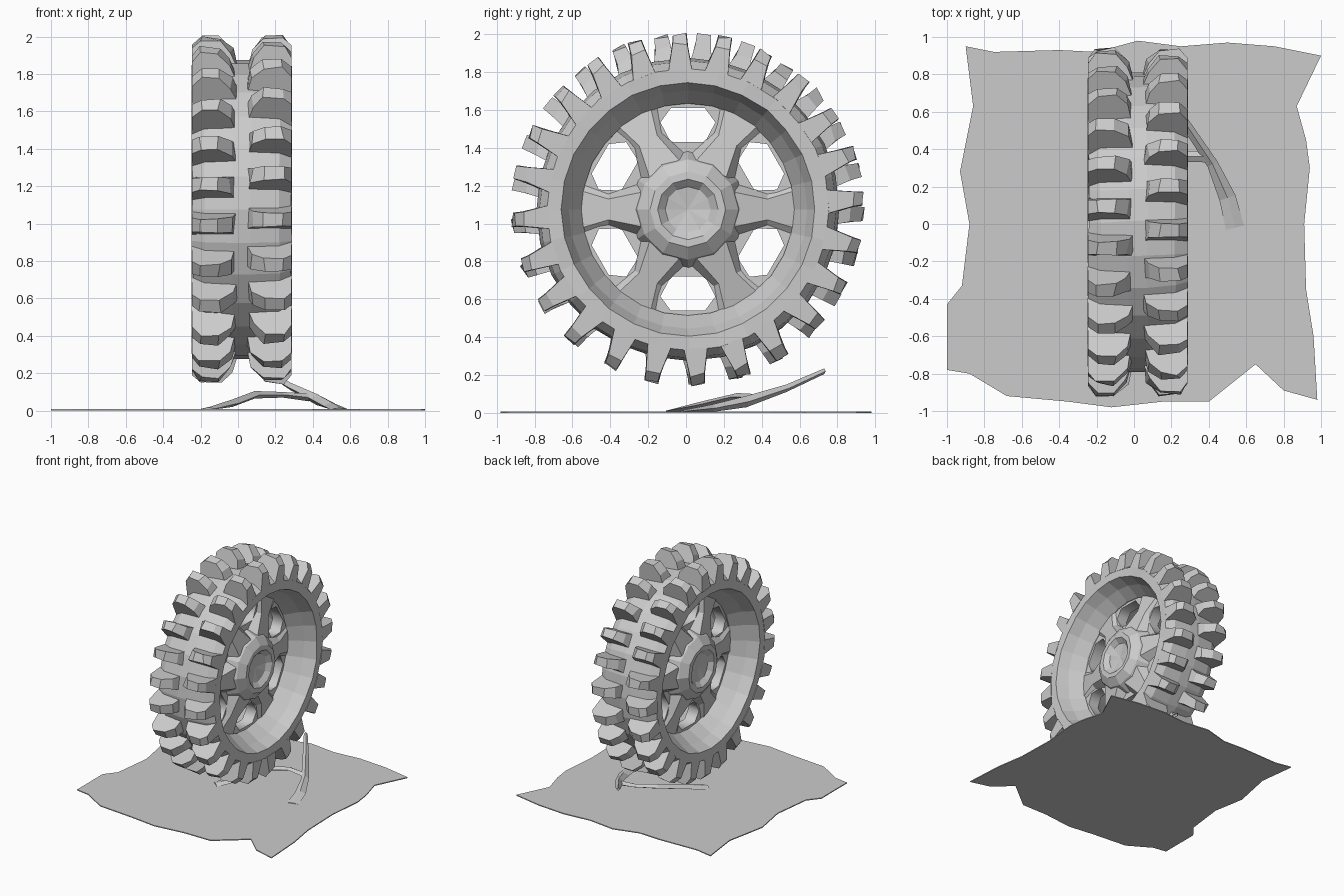
import bpy, bmesh, math, random
from mathutils import Vector

if "Cube" in bpy.data.objects:
    bpy.data.objects.remove(bpy.data.objects["Cube"])

random.seed(4)
HUB = Vector((0.02, 0.01, 1.075))


def finish(name, bm, loc=(0, 0, 0)):
    bmesh.ops.recalc_face_normals(bm, faces=bm.faces)
    mesh = bpy.data.meshes.new(name)
    bm.to_mesh(mesh)
    bm.free()
    ob = bpy.data.objects.new(name, mesh)
    ob.location = loc
    bpy.context.collection.objects.link(ob)
    return ob


def jitter(amount):
    return random.uniform(-amount, amount)


def revolve(name, profile, sides, noise=0.0):
    """Turn a closed (x, radius) profile around the wheel axis."""
    bm = bmesh.new()
    rings = []
    for i in range(sides):
        a = 2 * math.pi * i / sides
        rings.append([bm.verts.new((x + jitter(noise) * 0.5, r * math.cos(a + jitter(noise)),
                                    r * math.sin(a))) for x, r in profile])
    n = len(profile)
    for i in range(sides):
        p, q = rings[i], rings[(i + 1) % sides]
        for j in range(n):
            k = (j + 1) % n
            bm.faces.new((p[j], p[k], q[k], q[j]))
    bmesh.ops.remove_doubles(bm, verts=bm.verts, dist=0.0005)
    return finish(name, bm, HUB)


# Tyre and dished rim
half = [(0.06, 0.56), (0.17, 0.63), (0.265, 0.67), (0.265, 0.745), (0.20, 0.785), (0.05, 0.80)]
revolve("tyre_and_rim", half + [(-x, r) for x, r in reversed(half)], 28, 0.01)

# Hub with a recessed cap on each side
cap = [(0.14, 0.0005), (0.155, 0.12), (0.19, 0.16), (0.19, 0.20), (0.14, 0.265), (0.04, 0.31)]
revolve("hub", cap + [(-x, r) for x, r in reversed(cap)], 12, 0.01)

# Wheel disc with six windows
curve = bpy.data.curves.new("wheel_disc", "CURVE")
curve.dimensions = "2D"
curve.fill_mode = "BOTH"
curve.extrude = 0.05


def outline(points):
    s = curve.splines.new("POLY")
    s.points.add(len(points) - 1)
    for p, (u, v) in zip(s.points, points):
        p.co = (u, v, 0, 1)
    s.use_cyclic_u = True


outline([(0.59 * math.cos(2 * math.pi * i / 28), 0.59 * math.sin(2 * math.pi * i / 28)) for i in range(28)])
window = [(0.535, 0.09), (0.46, 0.145), (0.355, 0.09)]
window += [(r, -w) for r, w in reversed(window)]
for k in range(6):
    a = math.radians(30 + 60 * k)
    c, s = math.cos(a), math.sin(a)
    outline([(r * c - w * s, r * s + w * c) for r, w in window])
disc = bpy.data.objects.new("wheel_disc", curve)
bpy.context.collection.objects.link(disc)
disc.location = HUB
disc.rotation_euler = (math.pi / 2, 0, math.pi / 2)

# Raised spoke ribs running from hub to rim, both sides
bm = bmesh.new()
for k in range(6):
    a = math.radians(60 * k)
    c, s = math.cos(a), math.sin(a)
    for side in (1, -1):
        def vert(x, r, w):
            return bm.verts.new((side * x, r * c - w * s, r * s + w * c))
        base = [vert(0.045, 0.25, -0.14), vert(0.045, 0.25, 0.14), vert(0.045, 0.42, 0.085),
                vert(0.045, 0.57, 0.14), vert(0.045, 0.57, -0.14), vert(0.045, 0.42, -0.085)]
        top = [vert(0.13, 0.25, -0.09), vert(0.13, 0.25, 0.09), vert(0.085, 0.42, 0.055),
               vert(0.06, 0.57, 0.10), vert(0.06, 0.57, -0.10), vert(0.085, 0.42, -0.055)]
        bm.faces.new(top)
        bm.faces.new(base)
        for i in range(6):
            j = (i + 1) % 6
            bm.faces.new((base[i], base[j], top[j], top[i]))
finish("spoke_ribs", bm, HUB)

# Chunky tread lugs: (offset across tyre, radius, half width)
lug = [(0.03, 0.77, 0.060), (0.055, 0.86, 0.042), (0.12, 0.925, 0.038),
       (0.22, 0.925, 0.034), (0.265, 0.875, 0.038), (0.268, 0.735, 0.062)]
for name, side, count, phase in (("right_tread_lugs", 1, 24, 1.626), ("left_tread_lugs", -1, 25, 1.48)):
    bm = bmesh.new()
    for k in range(count):
        a = phase + 2 * math.pi * k / count
        c, s = math.cos(a), math.sin(a)
        skew = jitter(0.012)
        flanks = []
        for sign in (1, -1):
            loop = []
            for x, r, w in lug:
                rr = r + (jitter(0.012) if r > 0.8 else 0)
                ww = sign * w + (skew if r > 0.8 else 0)
                xx = side * (x + (jitter(0.012) if x < 0.25 else 0))
                loop.append(bm.verts.new((xx, rr * c - ww * s, rr * s + ww * c)))
            flanks.append(loop)
            bm.faces.new(loop)
        for i in range(6):
            j = (i + 1) % 6
            bm.faces.new((flanks[0][i], flanks[0][j], flanks[1][j], flanks[1][i]))
    finish(name, bm, HUB)

# Thin ground sheet with a ragged edge
edge = [(-.9, .95), (-.75, .92), (-.4, .93), (-.2, .92), (.02, .98), (.25, .95), (.5, .97), (.75, .95),
        (1, .9), (.87, .63), (.92, .45), (.94, .3), (.91, 0), (.92, -.35), (.96, -.6), (.98, -.94),
        (.8, -.89), (.65, -.75), (.4, -.95), (.15, -.95), (-.12, -.98), (-.35, -.95), (-.68, -.92),
        (-.88, -.8), (-1, -.78), (-1, -.43), (-.92, -.33), (-.88, 0), (-.93, .28), (-.86, .63)]
bm = bmesh.new()
face = bm.faces.new([bm.verts.new((x, y, 0)) for x, y in edge])
ext = bmesh.ops.extrude_face_region(bm, geom=[face], use_keep_orig=True)
bmesh.ops.translate(bm, vec=(0, 0, 0.008), verts=[v for v in ext["geom"] if isinstance(v, bmesh.types.BMVert)])
bmesh.ops.triangulate(bm, faces=[f for f in bm.faces if len(f.verts) > 4])
finish("ground_sheet", bm)


# Prop stand: tapered bars given as (x, y, z, half width, half height)
def bar(name, path):
    bm = bmesh.new()
    rings = []
    for i, (x, y, z, w, h) in enumerate(path):
        a, b = path[max(i - 1, 0)], path[min(i + 1, len(path) - 1)]
        across = Vector((a[1] - b[1], b[0] - a[0], 0)).normalized() * w
        p = Vector((x, y, z))
        up = Vector((0, 0, h))
        rings.append([bm.verts.new(v) for v in (p - across, p + up, p + across, p - up)])
    for p, q in zip(rings, rings[1:]):
        for i in range(4):
            j = (i + 1) % 4
            bm.faces.new((p[i], p[j], q[j], q[i]))
    bm.faces.new(rings[0])
    bm.faces.new(rings[-1])
    finish(name, bm)


bar("stand_leg", [(0.54, -0.02, 0.008, 0.05, 0.006), (0.50, 0.14, 0.025, 0.045, 0.02),
                  (0.42, 0.32, 0.06, 0.03, 0.03), (0.28, 0.53, 0.13, 0.025, 0.02),
                  (0.14, 0.73, 0.22, 0.015, 0.015)])
bar("stand_brace", [(0.38, 0.36, 0.07, 0.03, 0.02), (0.24, 0.36, 0.085, 0.03, 0.015),
                    (0.09, 0.27, 0.085, 0.04, 0.02), (-0.03, 0.08, 0.04, 0.045, 0.02),
                    (-0.16, -0.08, 0.01, 0.05, 0.008)])
